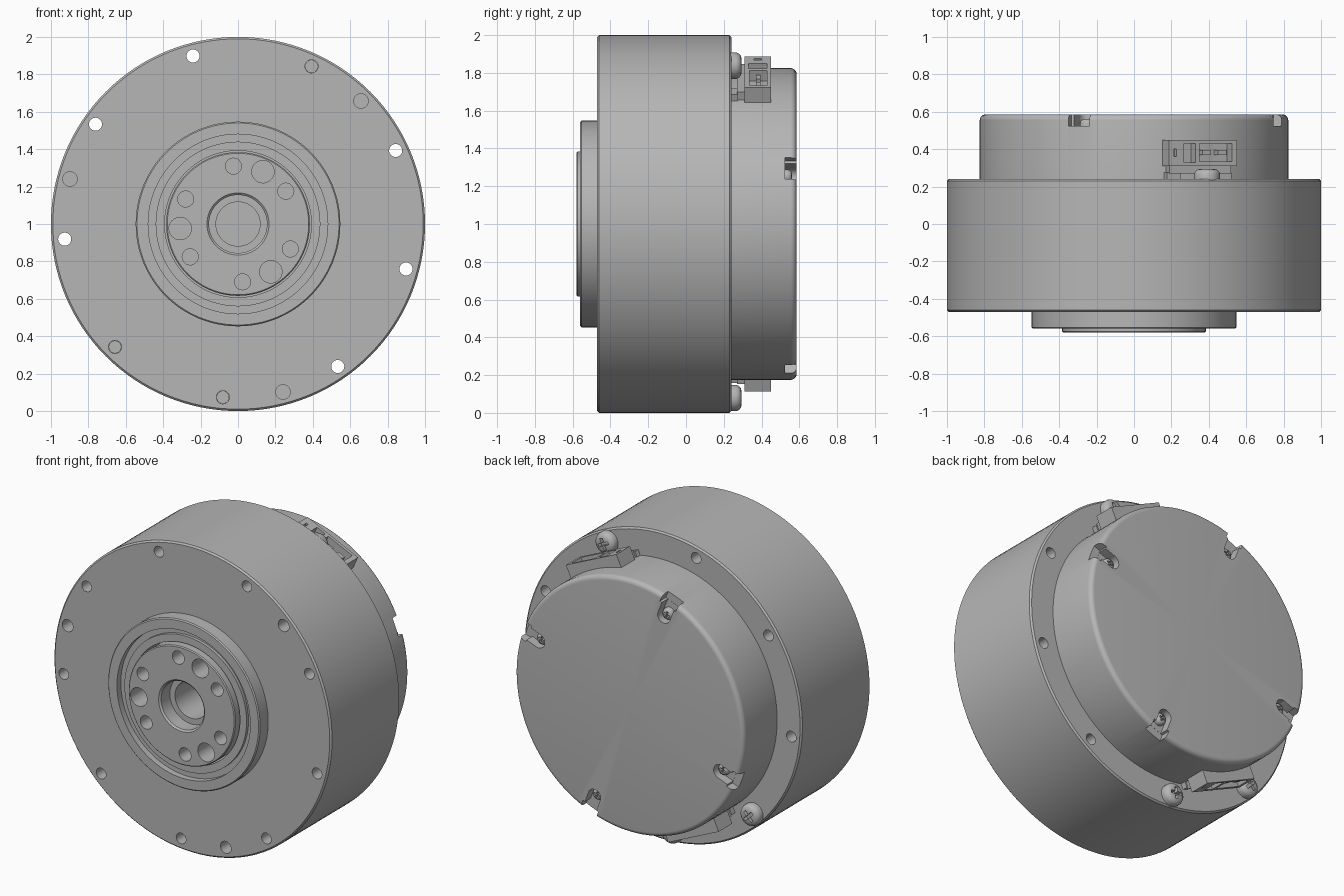
import bpy, bmesh
from math import pi, radians, cos, sin
from mathutils import Matrix, Vector

if "Cube" in bpy.data.objects:
    bpy.data.objects.remove(bpy.data.objects["Cube"])

gray = bpy.data.materials.new("satin gray metal")
COLOR = (0.47, 0.47, 0.47, 1)
gray.diffuse_color = COLOR
gray.use_nodes = True
gray.node_tree.nodes["Principled BSDF"].inputs["Base Color"].default_value = COLOR


def polar(deg):
    """Frame on the motor axis: local z is radial, turned clockwise from the top."""
    return Matrix.Translation((0, 0, 1)) @ Matrix.Rotation(radians(deg), 4, 'Y')


def finish(name, bm, frame):
    bmesh.ops.recalc_face_normals(bm, faces=bm.faces)
    bm.transform(frame)
    mesh = bpy.data.meshes.new(name)
    bm.to_mesh(mesh)
    bm.free()
    mesh.materials.append(gray)
    ob = bpy.data.objects.new(name, mesh)
    bpy.context.collection.objects.link(ob)
    return ob


def lathe(name, profile, frame, steps=96):
    """Revolve (radius, y) points about the y axis."""
    bm = bmesh.new()
    vs = [bm.verts.new((r, y, 0)) for r, y in profile]
    es = [bm.edges.new(p) for p in zip(vs, vs[1:])]
    bmesh.ops.spin(bm, geom=vs + es, cent=(0, 0, 0), axis=(0, 1, 0),
                   angle=2 * pi, steps=steps)
    bmesh.ops.remove_doubles(bm, verts=bm.verts, dist=1e-5)
    return finish(name, bm, frame)


def rod(name, radius, y0, y1, frame, out=0, steps=24):
    shape = [(0, y0), (radius, y0), (radius, y1), (0, y1)]
    return lathe(name, shape, frame @ Matrix.Translation((0, 0, out)), steps)


def box(name, x, y, z, frame):
    bm = bmesh.new()
    bmesh.ops.create_cube(bm, size=1)
    for v in bm.verts:
        v.co = Vector([lo + (c + 0.5) * (hi - lo) for c, (lo, hi) in zip(v.co, (x, y, z))])
    return finish(name, bm, frame)


def select(ob):
    bpy.ops.object.select_all(action='DESELECT')
    ob.select_set(True)
    bpy.context.view_layer.objects.active = ob


def cut(target, cutters):
    for c in cutters:
        mod = target.modifiers.new("cut", 'BOOLEAN')
        mod.operation, mod.solver, mod.object = 'DIFFERENCE', 'EXACT', c
        select(target)
        bpy.ops.object.modifier_apply(modifier=mod.name)
        bpy.data.objects.remove(c)


def smooth(ob):
    select(ob)
    bpy.ops.object.shade_smooth_by_angle(angle=radians(30))


AXIS = polar(0)

# Main housing with the stepped front flange and a pocket for the hub
housing = lathe("housing", [
    (0, -0.2), (0.392, -0.2), (0.392, -0.54), (0.44, -0.54), (0.44, -0.52),
    (0.48, -0.52), (0.48, -0.56), (0.54, -0.56), (0.547, -0.553), (0.547, -0.47),
    (0.99, -0.47), (1, -0.46), (1, 0.23), (0.99, 0.24), (0, 0.24)], AXIS, 128)

# Rim holes: nine right through, three blind from the front
SCREWED = (25, 185, 225)
cut(housing, [rod("cutter", 0.035, -0.6, 0.4, polar(25 + 40 * i), 0.93) for i in range(9)])
cut(housing, [rod("cutter", 0.039, -0.6, -0.2, polar(45 + 120 * i), 0.93) for i in range(3)])
smooth(housing)

# Output hub with stepped bore and bolt circle
hub = lathe("output_hub", [
    (0, -0.25), (0.118, -0.25), (0.118, -0.48), (0.155, -0.48), (0.155, -0.57),
    (0.166, -0.58), (0.378, -0.58), (0.384, -0.574), (0.384, -0.18), (0, -0.18)], AXIS)
for i in range(3):
    turn = 25.5 + 120 * i
    cut(hub, [rod("cutter", 0.06, -0.7, -0.4, polar(turn), 0.31),
              rod("cutter", 0.043, -0.7, -0.42, polar(turn - 30), 0.31),
              rod("cutter", 0.043, -0.7, -0.42, polar(turn + 30), 0.31)])
smooth(hub)

# Rear cover with rounded edge
R, BACK, FILLET = 0.825, 0.585, 0.03
edge = [(R - FILLET + FILLET * cos(a), BACK - FILLET + FILLET * sin(a))
        for a in [i * pi / 12 for i in range(7)]]
cover = lathe("rear_cover", [(0, 0.22), (R, 0.22)] + edge + [(0, BACK)], AXIS, 128)


def screw(name, radius, base, height, frame, out):
    """Pan-head screw with a cross recess, pointing to the back."""
    shape = [(0, base)] + [(radius * r, base + height * h) for r, h in
             ((1, 0), (1, 0.5), (0.92, 0.75), (0.75, 0.92), (0.5, 1), (0, 1))]
    head = lathe(name, shape, frame @ Matrix.Translation((0, 0, out)), 32)
    long, thin = radius * 0.55, radius * 0.14
    deep = (base + height * 0.5, base + height * 2)
    place = frame @ Matrix.Translation((0, 0, out))
    cut(head, [box("cutter", (-a, a), deep, (-b, b), place)
               for a, b in ((long, thin), (thin, long))])
    smooth(head)


# Four edge notches in the cover, each holding a small screw
for i in range(4):
    frame = polar(-21 + 90 * i)
    cut(cover, [box("cutter", (-0.045, 0.045), (0.525, 0.7), (0.7, 1), frame),
                rod("cutter", 0.0455, 0.525, 0.7, frame, 0.7),
                box("cutter", (-0.06, 0.06), (0.524, 0.7), (0.775, 1), frame)])
    screw(f"cover_screw_{i + 1}", 0.038, 0.515, 0.045, frame, 0.7)
smooth(cover)

# Larger screws on the rear rim
for i, turn in enumerate(SCREWED):
    screw(f"rim_screw_{i + 1}", 0.07, 0.235, 0.06, polar(turn), 0.925)
    smooth(rod(f"rim_screw_shank_{i + 1}", 0.034, -0.1, 0.25, polar(turn), 0.93))

# Two opposite cable sockets on the side of the cover
for side, turn in (("top", 24.6), ("bottom", 204.6)):
    frame = polar(turn)
    socket = box(f"{side}_socket", (-0.2, 0.2), (0.31, 0.45), (0.78, 0.885), frame)
    cut(socket, [box("cutter", (-0.02, 0.17), (0.335, 0.43), (0.82, 1), frame),
                 box("cutter", (-0.11, -0.045), (0.33, 0.43), (0.83, 1), frame),
                 box("cutter", (-0.17, -0.155), (0.36, 0.4), (0.86, 1), frame)])
    box(f"{side}_socket_base", (-0.18, 0.18), (0.27, 0.311), (0.78, 0.85), frame)
    for sign in (-1, 1):
        x = sorted((0.11 * sign, 0.19 * sign))
        box(f"{side}_socket_foot_{'right' if sign > 0 else 'left'}",
            x, (0.235, 0.275), (0.78, 0.84), frame)
        mid = 0.075 + 0.045 * sign
        box(f"{side}_socket_pin_{'right' if sign > 0 else 'left'}",
            (mid - 0.025, mid + 0.025), (0.37, 0.395), (0.8, 0.87), frame)
